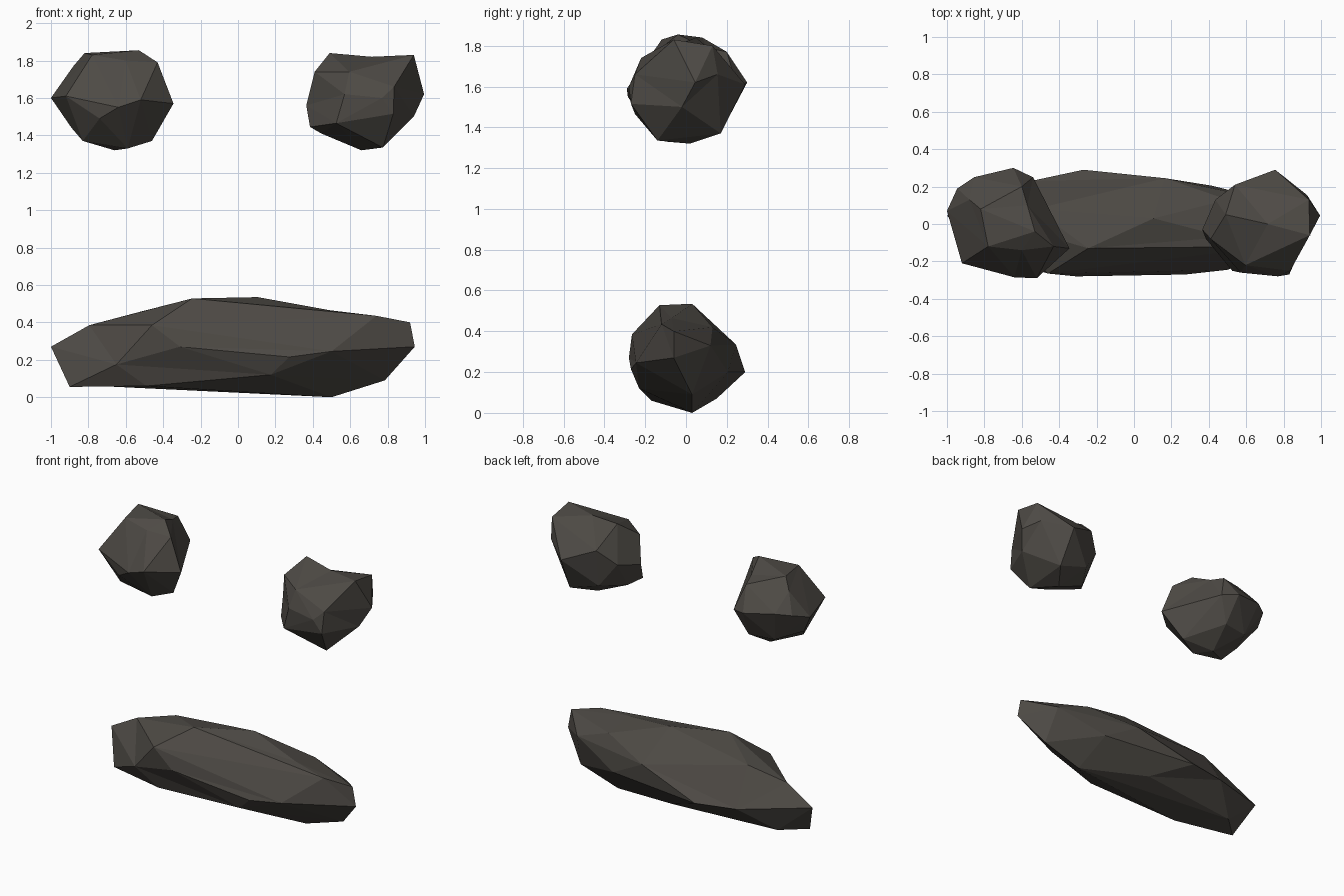
import bpy, bmesh
from mathutils import Vector

stone = bpy.data.materials.new("dark stone")
stone.diffuse_color = (0.075, 0.068, 0.059, 1)


def rock(name, centre, radii, corners):
    """Skin the corners like a stretched ball, so dents between them survive."""
    c = Vector(centre)
    bm = bmesh.new()
    target = {}
    for p in corners:
        d = Vector(((p[i] - c[i]) / radii[i] for i in range(3))).normalized()
        target[bm.verts.new(d)] = Vector(p)
    bmesh.ops.convex_hull(bm, input=bm.verts[:])
    for v, p in target.items():
        v.co = p
    bmesh.ops.recalc_face_normals(bm, faces=bm.faces)
    me = bpy.data.meshes.new(name)
    bm.to_mesh(me)
    bm.free()
    me.materials.append(stone)
    ob = bpy.data.objects.new(name, me)
    bpy.context.collection.objects.link(ob)


# Small boulder, upper left
rock("left_boulder", (-.67, 0, 1.58), (.33, .29, .27), [
    (-1, .07, 1.6), (-.92, -.21, 1.61), (-.78, -.12, 1.83), (-.82, .08, 1.84),
    (-.6, -.14, 1.8), (-.53, -.04, 1.855), (-.57, .1, 1.79), (-.43, -.12, 1.79),
    (-.345, -.13, 1.57), (-.52, -.29, 1.59), (-.64, -.285, 1.55),
    (-.74, -.245, 1.49), (-.46, -.05, 1.37), (-.59, -.1, 1.33), (-.66, .02, 1.32),
    (-.83, -.1, 1.37), (-.89, -.02, 1.44), (-.54, .25, 1.6), (-.645, .3, 1.62),
    (-.855, .25, 1.65), (-.945, .19, 1.64), (-.88, .13, 1.77), (-.62, .2, 1.43),
    (-.8, .17, 1.43), (-.6, .2, 1.77)])

# Small boulder, upper right
rock("right_boulder", (.68, 0, 1.58), (.32, .29, .26), [
    (.49, .05, 1.84), (.94, -.06, 1.83), (.935, .13, 1.8), (.995, .045, 1.62),
    (.94, -.02, 1.5), (.775, -.14, 1.335), (.66, .02, 1.32), (.445, 0, 1.41),
    (.385, -.08, 1.445), (.365, -.03, 1.56), (.41, -.08, 1.74), (.595, -.22, 1.74),
    (.835, -.25, 1.66), (.77, -.28, 1.6), (.83, -.27, 1.515), (.57, -.26, 1.62),
    (.525, -.25, 1.465), (.755, .29, 1.61), (.925, .155, 1.66), (.54, .21, 1.7),
    (.435, .13, 1.6), (.77, .17, 1.37), (.715, 0, 1.82), (.55, .17, 1.44)])

# Long slab lying below
rock("long_slab", (0, 0, .26), (1, .28, .26), [
    (-1, .045, .27), (-.9, -.07, .055), (-.795, .03, .385), (-.53, .08, .455),
    (-.245, -.13, .528), (.105, .03, .535), (-.46, -.265, .385),
    (-.31, -.28, .27), (-.65, -.2, .175), (-.49, -.17, .06), (.275, -.27, .215),
    (.175, -.23, .12), (.5, -.245, .245), (.49, -.07, .465), (.5, .13, .42),
    (.74, -.12, .435), (.92, -.06, .4), (.945, -.06, .27), (.785, .03, .09),
    (.5, .03, 0), (-.75, .07, .06), (-.27, .29, .2), (.165, .245, .335),
    (.415, .205, .2), (-.55, .23, .21), (.75, .12, .33), (0, .15, .07)])
